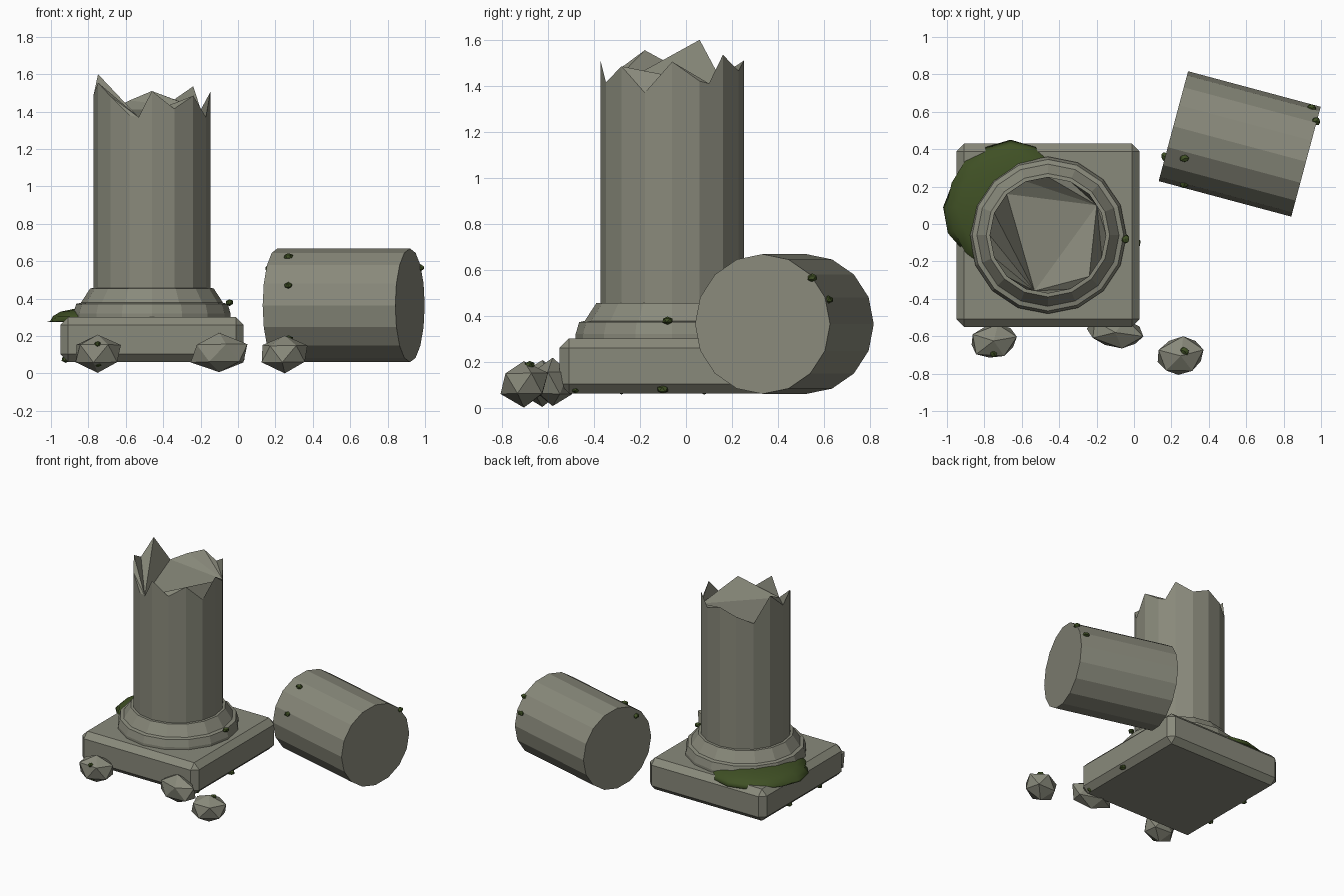
import bpy, bmesh, random
from math import pi, sin, cos, radians
from mathutils import Vector, Matrix

cube = bpy.data.objects.get("Cube")
if cube:
    bpy.data.objects.remove(cube)
random.seed(4)


def material(name, color):
    m = bpy.data.materials.new(name)
    m.use_nodes = True
    m.diffuse_color = (*color, 1)
    m.node_tree.nodes["Principled BSDF"].inputs["Base Color"].default_value = (*color, 1)
    return m


STONE = material("weathered_stone", (0.25, 0.252, 0.198))
MOSS = material("dark_moss", (0.05, 0.08, 0.018))
AXIS = Vector((-0.46, -0.06, 0))
SIDES = 16


def finish(name, bm, mat, loc=(0, 0, 0), smooth=False):
    bmesh.ops.recalc_face_normals(bm, faces=bm.faces)
    mesh = bpy.data.meshes.new(name)
    bm.to_mesh(mesh)
    bm.free()
    mesh.materials.append(mat)
    obj = bpy.data.objects.new(name, mesh)
    obj.location = loc
    bpy.context.collection.objects.link(obj)
    for p in mesh.polygons:
        p.use_smooth = smooth
    return obj


def ring_point(k, r, z):
    """Point on the sixteen-sided outline; fractional k lies on a flat side."""
    i, f = int(k), k - int(k)
    a, b = (Vector((cos(j * 2 * pi / SIDES), sin(j * 2 * pi / SIDES), 0)) for j in (i, i + 1))
    return a.lerp(b, f) * r + Vector((0, 0, z))


def loft(bm, rings):
    loops = [[bm.verts.new(p) for p in ring] for ring in rings]
    for low, high in zip(loops, loops[1:]):
        n = len(low)
        for i in range(n):
            j = (i + 1) % n
            bm.faces.new((low[i], low[j], high[j], high[i]))
    bm.faces.new(loops[0][::-1])
    bm.faces.new(loops[-1])


# Square plinth with chamfered edges
bm = bmesh.new()
bmesh.ops.create_cube(bm, size=1, matrix=Matrix.Diagonal((0.98, 0.98, 0.24, 1)))
bmesh.ops.bevel(bm, geom=bm.edges[:], offset=0.042, segments=1, affect='EDGES')
finish("plinth", bm, STONE, AXIS + Vector((0, 0, 0.182)))

# Stepped round base moulding
bm = bmesh.new()
profile = [(0.42, 0.28), (0.42, 0.32), (0.405, 0.372), (0.38, 0.378), (0.33, 0.455), (0.3, 0.457)]
loft(bm, [[ring_point(k, r, z) for k in range(SIDES)] for r, z in profile])
finish("base_moulding", bm, STONE, AXIS)

# Shaft with a broken top: side number and height of each rim point
rim = [(0, 1.505), (1, 1.42), (1.4, 1.41), (2, 1.535), (3, 1.465), (4, 1.51), (5, 1.46),
       (6, 1.41), (7, 1.6), (8, 1.49), (9, 1.555), (10, 1.48), (11, 1.38), (11.4, 1.37),
       (12, 1.51), (13, 1.415), (14, 1.485), (15, 1.37)]
bm = bmesh.new()
loft(bm, [[ring_point(k, 0.312, 0.44) for k, z in rim],
          [ring_point(k, 0.312, z) for k, z in rim]])
cap = max(bm.faces, key=lambda f: f.calc_center_median().z * (len(f.verts) > 4))
bmesh.ops.triangulate(bm, faces=[cap], ngon_method='BEAUTY')
finish("broken_shaft", bm, STONE, AXIS)

# Fallen drum lying on its side
bm = bmesh.new()
loft(bm, [[ring_point(k, 0.304, z) for k in range(SIDES)] for z in (-0.367, 0.367)])
drum = finish("fallen_drum", bm, STONE, (0.565, 0.428, 0.364))
drum.rotation_euler = (0, pi / 2, radians(-15))


def pebble(name, loc, size, turn, jitter, mat, level=1):
    bm = bmesh.new()
    bmesh.ops.create_icosphere(bm, subdivisions=level, radius=1)
    for v in bm.verts:
        v.co *= 1 + random.uniform(-jitter, jitter)
    bmesh.ops.scale(bm, vec=size, verts=bm.verts)
    bmesh.ops.rotate(bm, matrix=Matrix.Rotation(radians(turn), 3, 'Z'), verts=bm.verts)
    return finish(name, bm, mat, loc)


# Rubble stones in front of the plinth
pebble("rubble_left", (-0.75, -0.625, 0.105), (0.14, 0.1, 0.105), 10, 0.06, STONE)
pebble("rubble_middle", (-0.1, -0.58, 0.108), (0.165, 0.09, 0.105), -8, 0.06, STONE)
pebble("rubble_right", (0.25, -0.705, 0.105), (0.14, 0.11, 0.1), 15, 0.06, STONE)

# Moss cushion over the plinth corner
bm = bmesh.new()
bmesh.ops.create_uvsphere(bm, u_segments=16, v_segments=10, radius=1)
bmesh.ops.bisect_plane(bm, geom=bm.verts[:] + bm.edges[:] + bm.faces[:],
                       plane_co=(0, 0, -0.05), plane_no=(0, 0, -1), clear_outer=True)
bmesh.ops.holes_fill(bm, edges=[e for e in bm.edges if e.is_boundary])
for v in bm.verts:
    wobble = 1 + random.uniform(-0.04, 0.04)
    v.co = Vector((v.co.x * 0.35 * wobble, v.co.y * 0.35 * wobble, v.co.z * 0.085))
moss = finish("moss_cushion", bm, MOSS, (-0.66, 0.09, 0.28), smooth=True)

# Little moss tufts scattered on the stones
tufts = [(0.27, 0.35, 0.625), (0.27, 0.215, 0.47), (0.165, 0.36, 0.56), (0.975, 0.55, 0.565),
         (0.95, 0.62, 0.47), (-0.87, -0.09, 0.31), (-0.045, -0.08, 0.38), (0.015, -0.1, 0.08),
         (-0.01, -0.48, 0.08), (-0.92, -0.28, 0.075), (-0.92, 0.08, 0.075),
         (-0.75, -0.69, 0.155), (-0.75, -0.67, 0.05), (0.27, -0.68, 0.185)]
for n, spot in enumerate(tufts):
    pebble("moss_tuft_%d" % (n + 1), spot, (0.026, 0.022, 0.018), n * 40, 0.12, MOSS)
